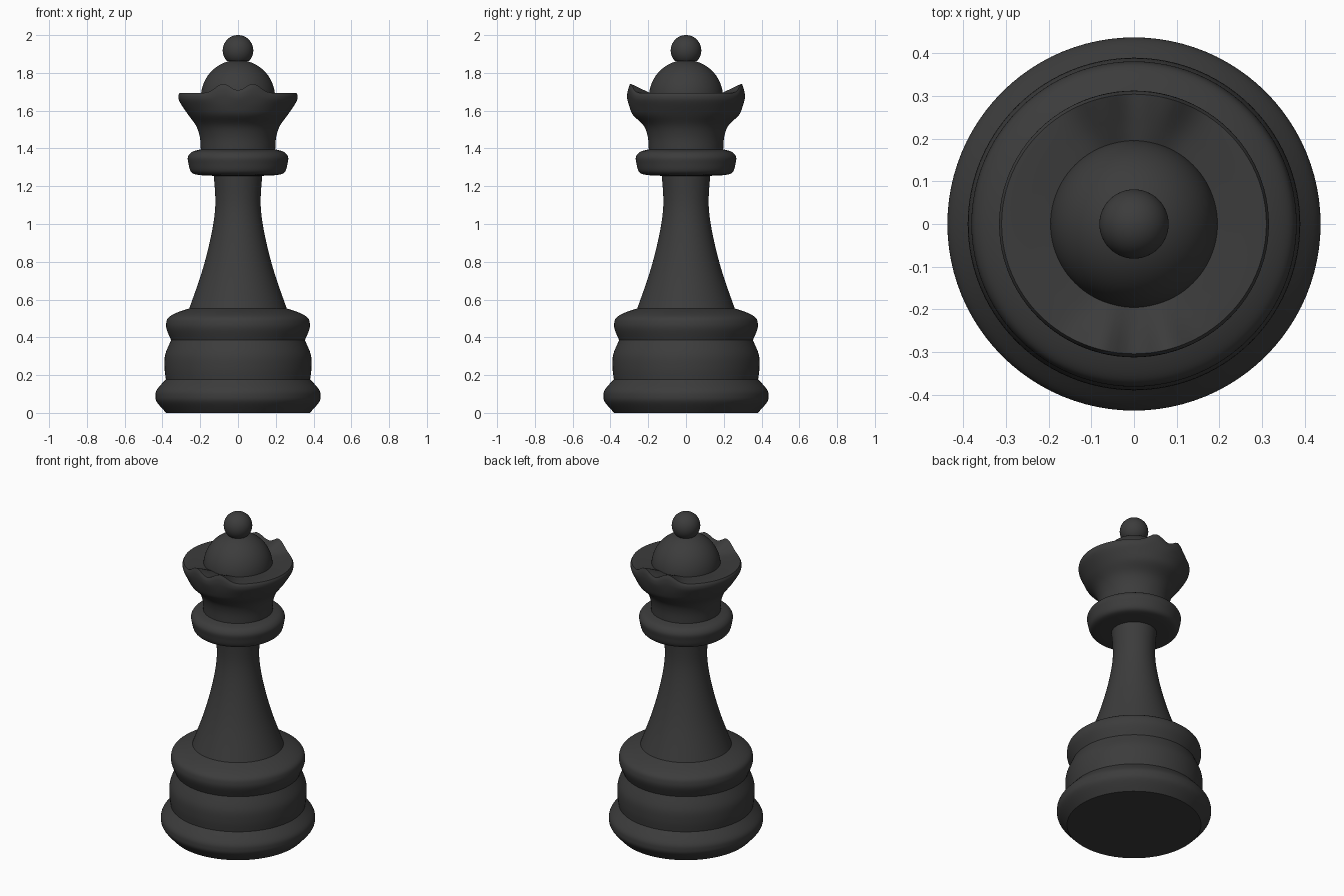
import bpy, bmesh, math

if "Cube" in bpy.data.objects:
    bpy.data.objects.remove(bpy.data.objects["Cube"])

SEGS = 96

dark = bpy.data.materials.new("dark_finish")
dark.diffuse_color = (0.045, 0.045, 0.045, 1)
dark.use_nodes = True
dark.node_tree.nodes["Principled BSDF"].inputs["Base Color"].default_value = dark.diffuse_color


def smooth_profile(pts, steps=5):
    """Catmull-Rom curve through (radius, height) points."""
    p = [pts[0]] + pts + [pts[-1]]
    out = []
    for i in range(1, len(p) - 2):
        a, b, c, d = p[i - 1:i + 3]
        for s in range(steps):
            t = s / steps
            out.append(tuple(0.5 * (2 * b[k] + (c[k] - a[k]) * t
                       + (2 * a[k] - 5 * b[k] + 4 * c[k] - d[k]) * t * t
                       + (3 * b[k] - a[k] - 3 * c[k] + d[k]) * t ** 3) for k in (0, 1)))
    return out + [pts[-1]]


def lathe(name, profile, shape=None):
    """Revolve a profile; shape(r, z, angle) may vary it around the axis."""
    bm = bmesh.new()
    rings = []
    for i, (r, z) in enumerate(profile):
        if r < 1e-5:
            rings.append([bm.verts.new((0, 0, z))] * SEGS)
            continue
        ring = []
        for s in range(SEGS):
            a = 2 * math.pi * s / SEGS
            rr, zz = shape(r, z, a, i) if shape else (r, z)
            ring.append(bm.verts.new((rr * math.cos(a), rr * math.sin(a), zz)))
        rings.append(ring)
    for lo, hi in zip(rings, rings[1:]):
        for s in range(SEGS):
            n = (s + 1) % SEGS
            quad = list(dict.fromkeys((lo[s], lo[n], hi[n], hi[s])))
            bm.faces.new(quad)
    me = bpy.data.meshes.new(name)
    bm.to_mesh(me)
    bm.free()
    me.materials.append(dark)
    ob = bpy.data.objects.new(name, me)
    bpy.context.collection.objects.link(ob)
    bpy.context.view_layer.objects.active = ob
    ob.select_set(True)
    bpy.ops.object.shade_smooth_by_angle(angle=math.radians(35))
    ob.select_set(False)
    return ob


def sphere_arc(radius, centre, start, n=24):
    """Profile of a ball from a start elevation up to its pole."""
    out = []
    for i in range(n + 1):
        e = start + (math.pi / 2 - start) * i / n
        out.append((radius * math.cos(e), centre + radius * math.sin(e)))
    return out


# Foot, waist and shoulder of the base
lathe("base_foot", [(0, 0)] + smooth_profile(
    [(0.38, 0), (0.428, 0.055), (0.437, 0.09), (0.428, 0.125), (0.382, 0.178)]))
lathe("base_waist", smooth_profile(
    [(0.382, 0.178), (0.389, 0.24), (0.385, 0.31), (0.354, 0.385)]))
lathe("base_shoulder", smooth_profile(
    [(0.354, 0.385), (0.377, 0.44), (0.38, 0.475), (0.368, 0.505),
     (0.325, 0.53), (0.258, 0.553)]))

# Tapering shaft
lathe("shaft", smooth_profile(
    [(0.258, 0.553), (0.19, 0.75), (0.142, 0.94), (0.12, 1.10), (0.128, 1.255)]))

# Collar ring
lathe("collar", smooth_profile(
    [(0.128, 1.255), (0.21, 1.26), (0.248, 1.275), (0.262, 1.32),
     (0.265, 1.355), (0.243, 1.382), (0.197, 1.395)]))

# Flared crown: the rim rises in twin peaks at front and back
outer = smooth_profile([(0.197, 1.395), (0.202, 1.46), (0.222, 1.52), (0.265, 1.58),
                        (0.308, 1.645), (0.316, 1.675), (0.31, 1.693)])
inner = [(0.28, 1.693), (0.25, 1.69), (0.22, 1.688), (0.19, 1.685)]


def crown_shape(r, z, a, i):
    off = abs(math.degrees(math.asin(math.cos(a))))
    wave = sum(0.049 * math.exp(-((off - c) / 11) ** 2) for c in (-15, 15))
    if i < len(outer):
        lift = max(0, (z - 1.63) / 0.063)
    else:
        lift = max(0, (r - 0.18) / 0.13)
    # Fuller flare toward front and back
    bulge = math.sin(a) ** 2 * 0.018 * math.exp(-((z - 1.58) / 0.04) ** 2)
    return r + bulge - 0.006 * math.sin(a) ** 2 * lift, z + wave * lift


lathe("crown", outer + inner, crown_shape)

# Dome and finial ball
lathe("dome", sphere_arc(0.196, 1.672, 0.02))
lathe("finial_ball", sphere_arc(0.081, 1.919, -math.pi / 4))
